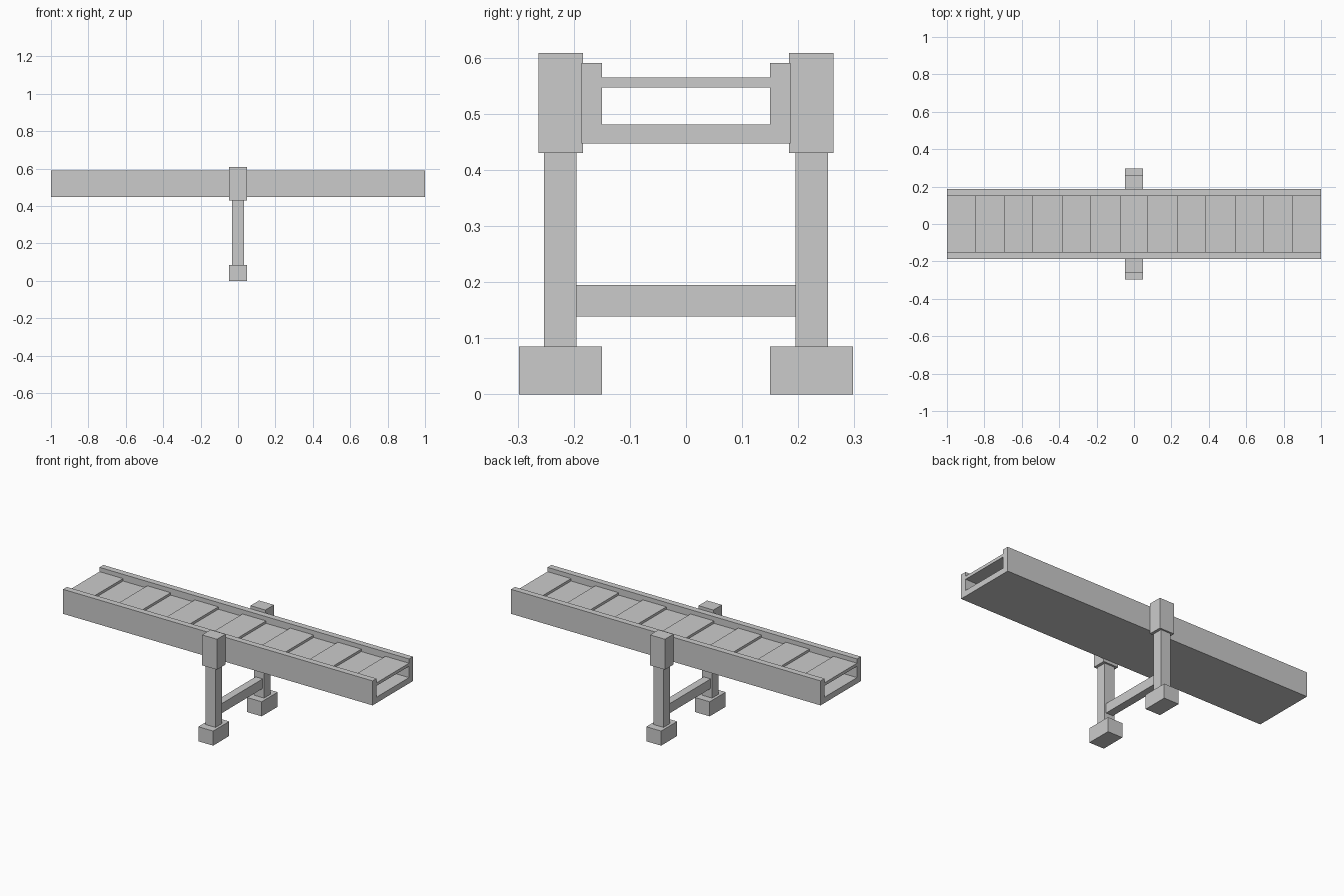
import bpy

if "Cube" in bpy.data.objects:
    bpy.data.objects.remove(bpy.data.objects["Cube"])


def mesh_object(name, verts, faces):
    mesh = bpy.data.meshes.new(name)
    mesh.from_pydata(verts, [], faces)
    mesh.update()
    obj = bpy.data.objects.new(name, mesh)
    bpy.context.collection.objects.link(obj)
    return obj


def extrude_x(name, profile, x0, x1):
    """Sweep a (y, z) outline, counter-clockwise seen from +x, along x."""
    n = len(profile)
    verts = [(x, y, z) for x in (x0, x1) for y, z in profile]
    faces = [tuple(reversed(range(n))), tuple(range(n, 2 * n))]
    faces += [(i, (i + 1) % n, n + (i + 1) % n, n + i) for i in range(n)]
    return mesh_object(name, verts, faces)


def box(name, x, y, z):
    return extrude_x(name, [(y[0], z[0]), (y[1], z[0]), (y[1], z[1]), (y[0], z[1])], *x)


# U-shaped channel: side rails and floor in one piece
OUT, INN = 0.186, 0.15
BOTTOM, FLOOR, RIM = 0.447, 0.481, 0.59
extrude_x("channel_frame", [
    (-OUT, BOTTOM), (OUT, BOTTOM), (OUT, RIM), (INN, RIM),
    (INN, FLOOR), (-INN, FLOOR), (-INN, RIM), (-OUT, RIM)], -1, 1)

# Belt: one crenellated strip with seven raised pads and six low sections
PAD, PITCH = 0.152, 0.308
B0, LOW, HIGH = 0.547, 0.551, 0.565
top = []
for i in range(7):
    a = -1 + i * PITCH
    top += [(a, LOW), (a, HIGH), (a + PAD, HIGH), (a + PAD, LOW)]
outline = [(-1, B0), (1, B0)] + [(x, z) for x, z in reversed(top[1:-1])]
n = len(outline)
verts = [(x, y, z) for y in (-INN, INN) for x, z in outline]
faces = [tuple(range(n)), tuple(reversed(range(n, 2 * n)))]
faces += [((i + 1) % n, i, n + i, n + (i + 1) % n) for i in range(n)]
mesh_object("belt", verts, faces)

# Support legs, mirrored front and back
for side, label in ((-1, "front"), (1, "back")):
    for part, half_x, y, z in (
            ("foot", 0.048, (0.15, 0.298), (0, 0.085)),
            ("post", 0.032, (0.195, 0.253), (0.085, 0.43)),
            ("bracket", 0.048, (0.184, 0.263), (0.43, 0.608))):
        ys = sorted(side * v for v in y)
        box(f"{label}_{part}", (-half_x, half_x), ys, z)

# Brace between the posts
box("cross_brace", (-0.023, 0.023), (-0.195, 0.195), (0.139, 0.195))
